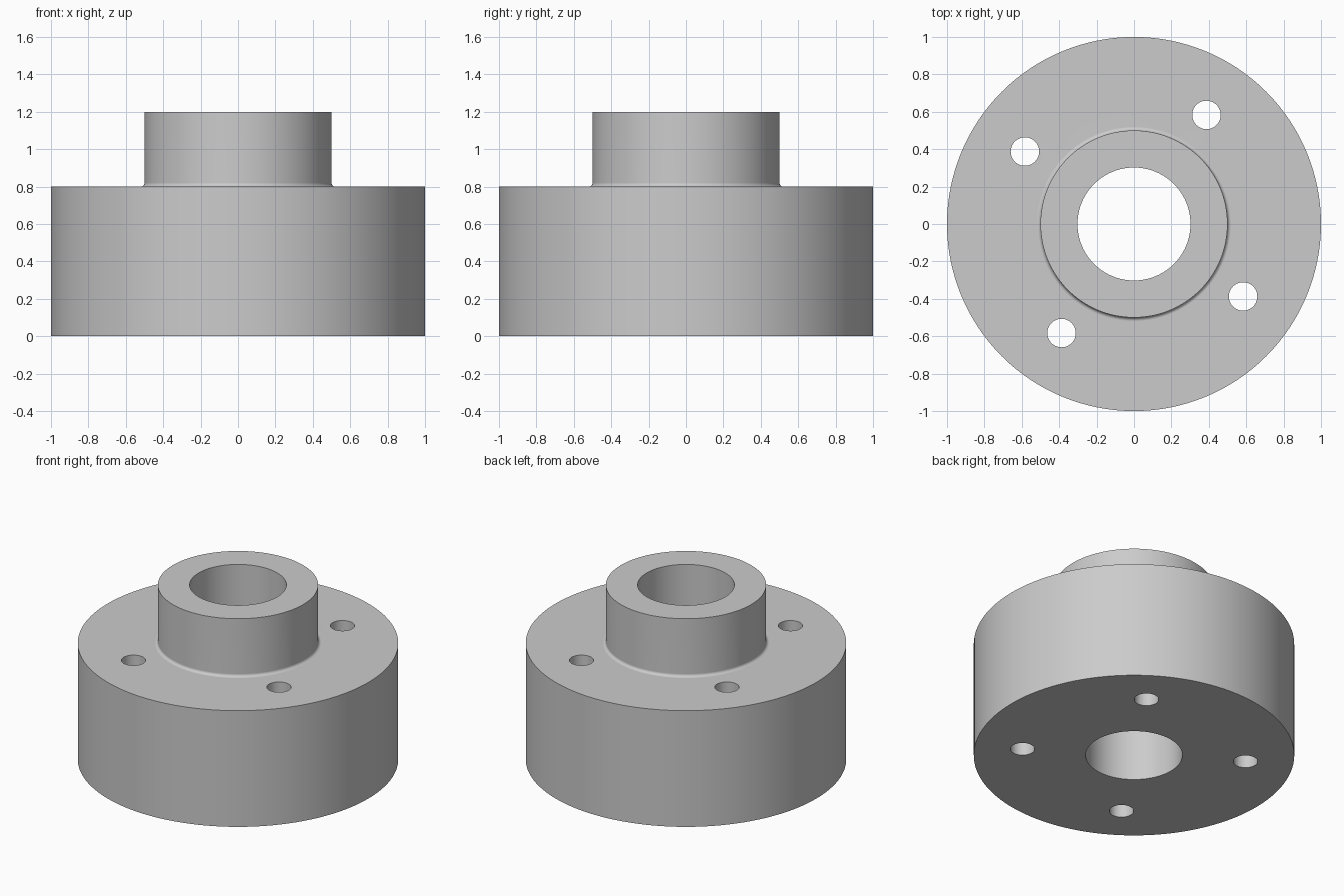
import bpy, bmesh, math
from mathutils import Vector, Matrix

if "Cube" in bpy.data.objects:
    bpy.data.objects.remove(bpy.data.objects["Cube"], do_unlink=True)

OUTER, NECK, BORE = 1.0, 0.5, 0.302
BASE_TOP, TOP, FILLET = 0.8, 1.2, 0.02
HOLE_R, HOLE_CIRCLE, HOLE_START = 0.076, 0.70, math.radians(56.4)
SEGMENTS = 128

grey = bpy.data.materials.new("plain grey")
grey.use_nodes = True
colour = (0.6, 0.6, 0.6, 1)
grey.diffuse_color = colour
grey.node_tree.nodes["Principled BSDF"].inputs["Base Color"].default_value = colour


def make_object(name, bm):
    mesh = bpy.data.meshes.new(name)
    bm.to_mesh(mesh)
    bm.free()
    mesh.materials.append(grey)
    obj = bpy.data.objects.new(name, mesh)
    bpy.context.collection.objects.link(obj)
    return obj


# Flange and neck: one closed profile turned about the z axis
profile = [(BORE, 0), (OUTER, 0), (OUTER, BASE_TOP)]
for i in range(5):
    a = math.pi / 2 * i / 4
    profile.append((NECK + FILLET * (1 - math.sin(a)),
                    BASE_TOP + FILLET * (1 - math.cos(a))))
profile += [(NECK, TOP), (BORE, TOP)]

bm = bmesh.new()
verts = [bm.verts.new((r, 0, z)) for r, z in profile]
edges = [bm.edges.new((v, verts[(i + 1) % len(verts)])) for i, v in enumerate(verts)]
bmesh.ops.spin(bm, geom=verts + edges, cent=(0, 0, 0), axis=(0, 0, 1),
               angle=math.tau, steps=SEGMENTS, use_merge=True)
bmesh.ops.remove_doubles(bm, verts=bm.verts, dist=1e-5)
bmesh.ops.recalc_face_normals(bm, faces=bm.faces)
flange = make_object("flange", bm)

# Cutter with the four bolt holes
bm = bmesh.new()
for i in range(4):
    a = HOLE_START + i * math.pi / 2
    centre = Vector((math.cos(a), math.sin(a), 0)) * HOLE_CIRCLE
    centre.z = BASE_TOP / 2
    bmesh.ops.create_cone(bm, cap_ends=True, segments=48, radius1=HOLE_R,
                          radius2=HOLE_R, depth=BASE_TOP + 0.2,
                          matrix=Matrix.Translation(centre))
cutter = make_object("bolt_hole_cutter", bm)

bpy.ops.object.select_all(action="DESELECT")
bpy.context.view_layer.objects.active = flange
flange.select_set(True)
cut = flange.modifiers.new("bolt holes", "BOOLEAN")
cut.operation = "DIFFERENCE"
cut.solver = "EXACT"
cut.object = cutter
bpy.ops.object.modifier_apply(modifier=cut.name)
bpy.data.objects.remove(cutter, do_unlink=True)

# Smooth walls, sharp rims, flat caps
bpy.ops.object.shade_smooth_by_angle(angle=math.radians(30))
weighted = flange.modifiers.new("flat caps", "WEIGHTED_NORMAL")
weighted.keep_sharp = True
